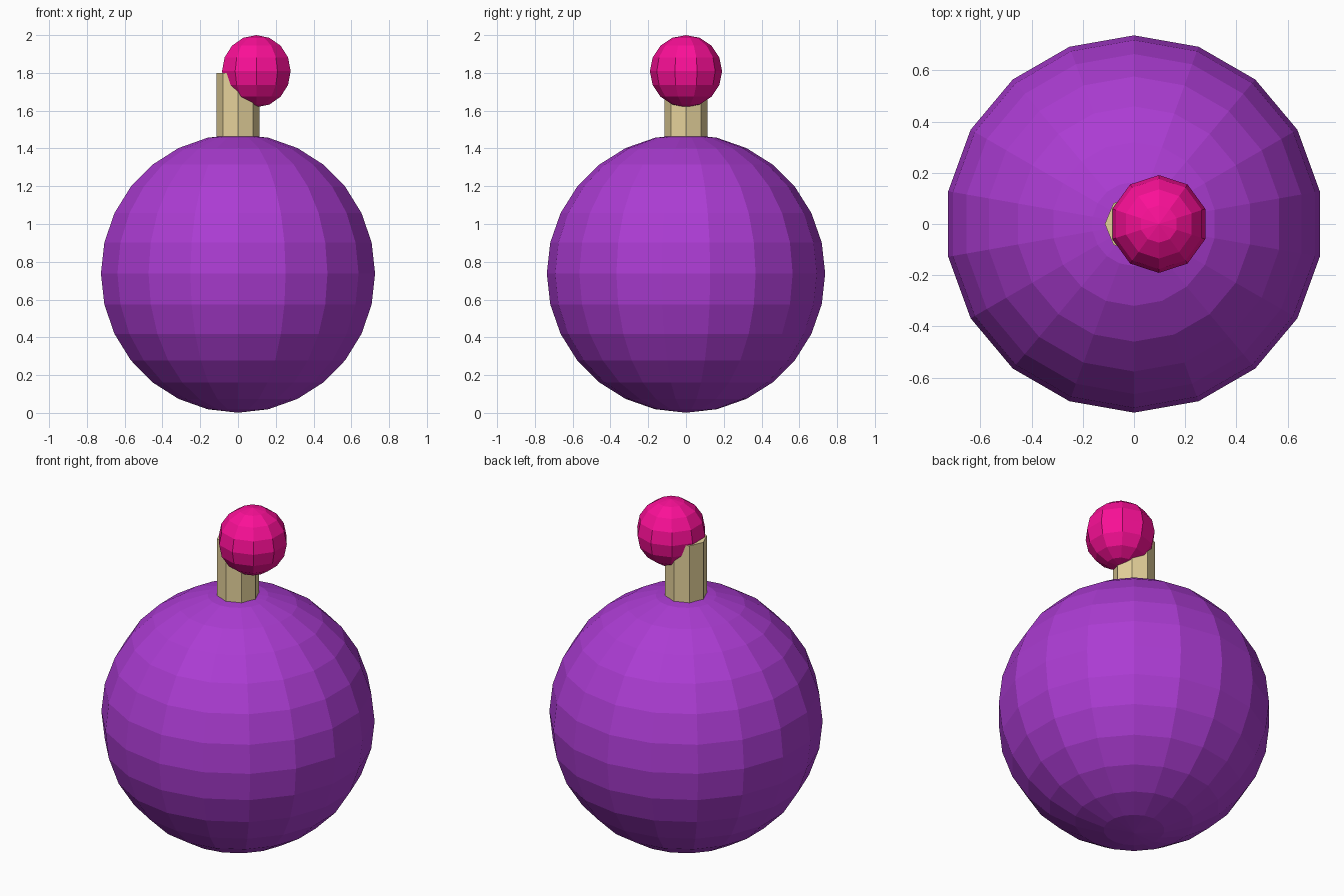
import bpy

if "Cube" in bpy.data.objects:
    bpy.data.objects.remove(bpy.data.objects["Cube"])


def finish(name, color):
    obj = bpy.context.object
    obj.name = name
    mat = bpy.data.materials.new(name + "_color")
    mat.diffuse_color = (*color, 1)
    mat.use_nodes = True
    mat.node_tree.nodes["Principled BSDF"].inputs["Base Color"].default_value = mat.diffuse_color
    obj.data.materials.append(mat)
    bpy.ops.object.shade_flat()
    return obj


def ball(name, segments, rings, radius, center, color):
    bpy.ops.mesh.primitive_uv_sphere_add(segments=segments, ring_count=rings,
                                         radius=radius, location=center)
    return finish(name, color)


# Round flask body
ball("body", 18, 14, 0.737, (0, 0, 0.738), (0.41, 0.045, 0.65))

# Octagonal neck, sunk slightly into the body
bottom, top = 1.42, 1.80
bpy.ops.mesh.primitive_cylinder_add(vertices=8, radius=0.114, depth=top - bottom,
                                    location=(0, 0, (bottom + top) / 2))
finish("neck", (0.79, 0.65, 0.33))

# Off-centre ball on top
ball("top_ball", 10, 8, 0.191, (0.097, 0, 1.809), (0.96, 0.005, 0.31))
